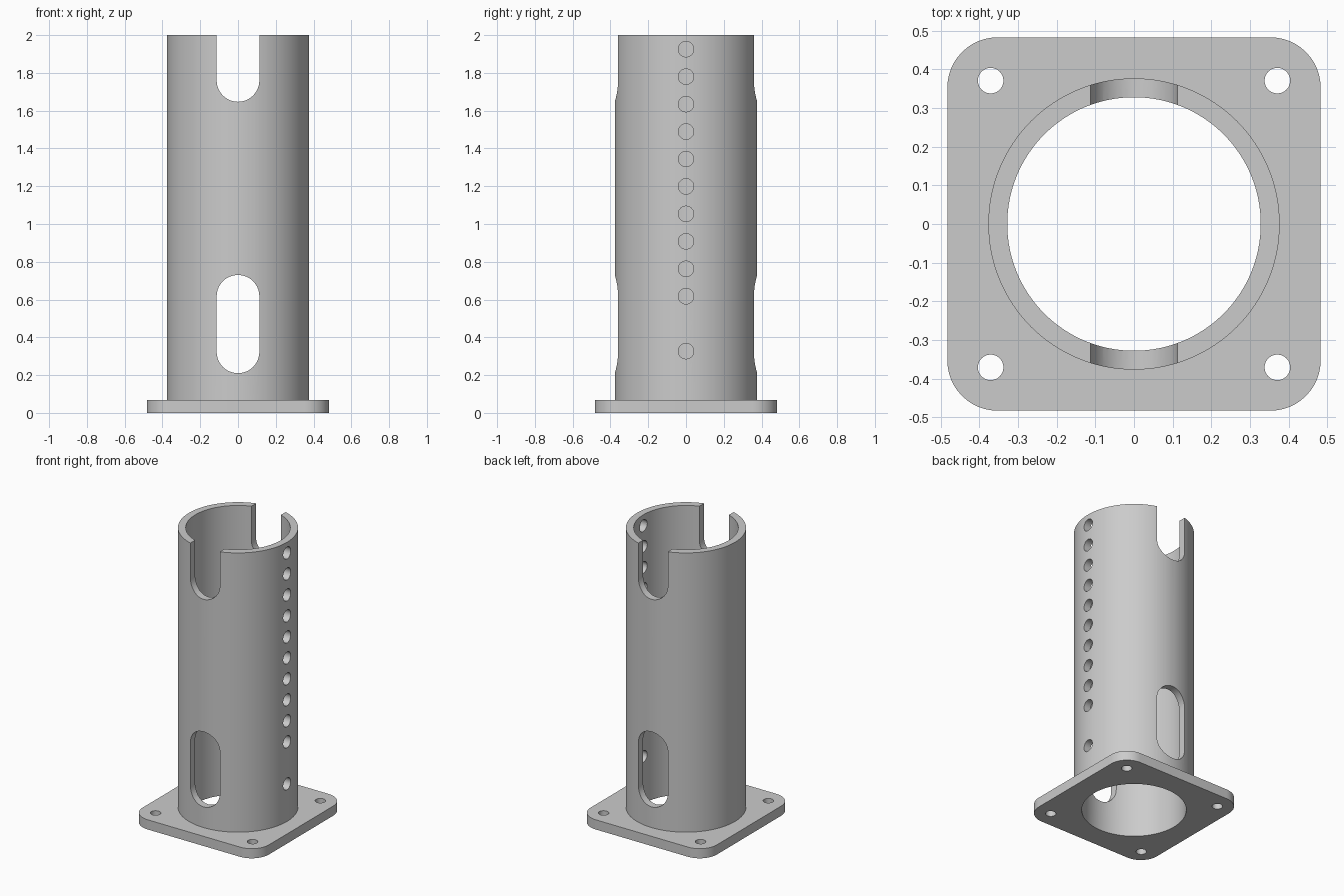
import bpy
import bmesh
import math
from mathutils import Matrix, Vector

cube = bpy.data.objects.get("Cube")
if cube:
    bpy.data.objects.remove(cube, do_unlink=True)

grey = bpy.data.materials.new("plain grey")
grey.use_nodes = True
grey.diffuse_color = (0.6, 0.6, 0.6, 1)
grey.node_tree.nodes["Principled BSDF"].inputs["Base Color"].default_value = (0.6, 0.6, 0.6, 1)

# Local prism axis (z) turned to run along each world axis
ALONG_Z = Matrix.Identity(4)
ALONG_Y = Matrix.Rotation(math.pi / 2, 4, "X")
ALONG_X = Matrix(((0, 0, 1, 0), (1, 0, 0, 0), (0, 1, 0, 0), (0, 0, 0, 1)))


def add_prism(bm, centre, half, radius, low, high, turn=ALONG_Z, steps=12):
    """Extruded rounded rectangle; becomes a circle or slot when radius equals half size."""
    part = bmesh.new()
    verts = []
    for corner, (sx, sy) in enumerate(((1, 1), (-1, 1), (-1, -1), (1, -1))):
        for i in range(steps + 1):
            a = math.pi / 2 * (corner + i / steps)
            x = centre[0] + sx * (half[0] - radius) + radius * math.cos(a)
            y = centre[1] + sy * (half[1] - radius) + radius * math.sin(a)
            verts.append(part.verts.new((x, y, low)))
    part.faces.new(verts)
    bmesh.ops.remove_doubles(part, verts=part.verts[:], dist=1e-5)
    grown = bmesh.ops.extrude_face_region(part, geom=part.faces[:])["geom"]
    top = [g for g in grown if isinstance(g, bmesh.types.BMVert)]
    bmesh.ops.translate(part, verts=top, vec=Vector((0, 0, high - low)))
    part.transform(turn)
    bmesh.ops.recalc_face_normals(part, faces=part.faces[:])
    mesh = bpy.data.meshes.new("part")
    part.to_mesh(mesh)
    part.free()
    bm.from_mesh(mesh)
    bpy.data.meshes.remove(mesh)


def make_object(name, prisms):
    bm = bmesh.new()
    for prism in prisms:
        add_prism(bm, **prism)
    mesh = bpy.data.meshes.new(name)
    bm.to_mesh(mesh)
    bm.free()
    mesh.materials.append(grey)
    obj = bpy.data.objects.new(name, mesh)
    bpy.context.collection.objects.link(obj)
    return obj


def disc(x, y, r, low, high, turn=ALONG_Z, steps=12):
    return dict(centre=(x, y), half=(r, r), radius=r, low=low, high=high, turn=turn, steps=steps)


def slot(bottom, top, r):
    return dict(centre=(0, (bottom + top) / 2), half=(r, (top - bottom) / 2),
                radius=r, low=-1, high=1, turn=ALONG_Y)


# Square base plate with rounded corners, and the upright tube
body = make_object("flanged_tube", [dict(centre=(0, 0), half=(0.483, 0.483), radius=0.13,
                                         low=0, high=0.067)])
tube = make_object("tube_wall", [disc(0, 0, 0.377, 0.03, 2, steps=32)])

# Openings: bore, front-to-back slots, row of side holes, bolt holes
bore = make_object("bore_cutter", [disc(0, 0, 0.328, -0.5, 2.5, steps=32)])
slots = make_object("slot_cutter", [slot(0.21, 0.73, 0.113), slot(1.647, 2.5, 0.113)])
holes = make_object("side_hole_cutter", [disc(0, 0.327 + 0.1453 * i, 0.041, 0.2, 0.6, ALONG_X, 8)
                                         for i in range(12)])
bolts = make_object("bolt_hole_cutter", [disc(x, y, 0.033, -0.2, 0.2)
                                         for x in (-0.371, 0.371) for y in (-0.371, 0.371)])

helpers = [tube, bore, slots, holes, bolts]
for helper in helpers:
    helper.hide_render = True
    mod = body.modifiers.new(helper.name, "BOOLEAN")
    mod.operation = "UNION" if helper is tube else "DIFFERENCE"
    mod.solver = "EXACT"
    mod.object = helper

# Bake the cuts and drop the helpers
bpy.context.view_layer.update()
result = bpy.data.meshes.new_from_object(body.evaluated_get(bpy.context.evaluated_depsgraph_get()))
body.modifiers.clear()
body.data = result
for helper in helpers:
    bpy.data.objects.remove(helper, do_unlink=True)

bpy.ops.object.select_all(action="DESELECT")
body.select_set(True)
bpy.context.view_layer.objects.active = body
bpy.ops.object.shade_smooth_by_angle(angle=math.radians(30))
